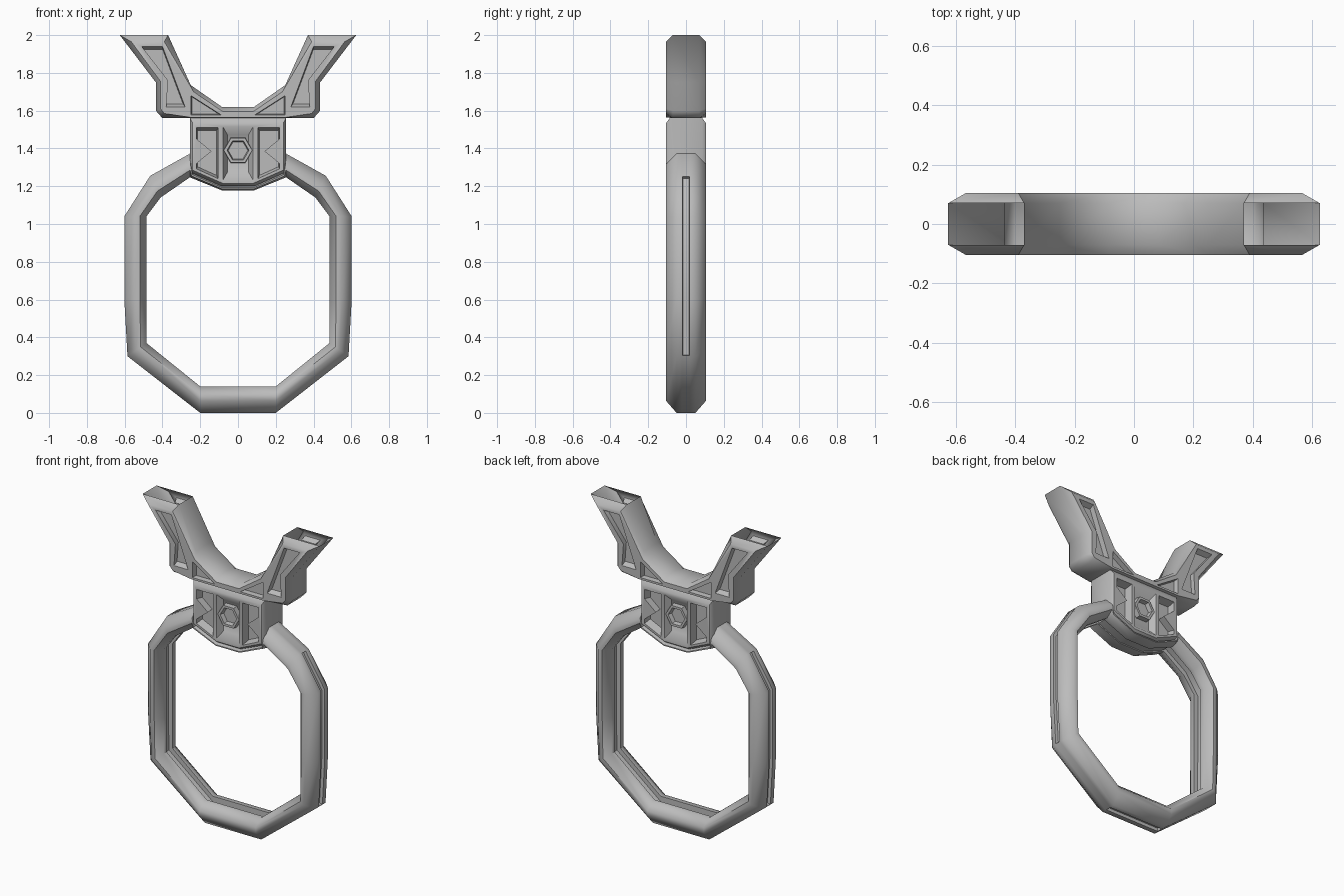
import bpy, bmesh, math
from mathutils import Vector

if "Cube" in bpy.data.objects:
    bpy.data.objects.remove(bpy.data.objects["Cube"])

grey = bpy.data.materials.new("grey")
grey.use_nodes = True
grey.diffuse_color = (0.5, 0.5, 0.5, 1)
grey.node_tree.nodes["Principled BSDF"].inputs["Base Color"].default_value = (0.5, 0.5, 0.5, 1)


def finish(bm, name, angle):
    mesh = bpy.data.meshes.new(name)
    bm.to_mesh(mesh)
    bm.free()
    obj = bpy.data.objects.new(name, mesh)
    bpy.context.collection.objects.link(obj)
    mesh.materials.append(grey)
    bpy.ops.object.select_all(action='DESELECT')
    obj.select_set(True)
    bpy.context.view_layer.objects.active = obj
    bpy.ops.object.shade_smooth_by_angle(angle=math.radians(angle))
    return obj


def flip(points):
    return [(-x, z) for x, z in reversed(points)]


def loop(bm, points, y):
    return [bm.verts.new((x, y, z)) for x, z in points]


def bridge(bm, a, b, skip=lambda p, q: False):
    for i in range(len(a)):
        j = (i + 1) % len(a)
        if not skip(a[i], a[j]):
            bm.faces.new((a[i], a[j], b[j], b[i]))


def shrink(points, f):
    cx = sum(p[0] for p in points) / len(points)
    cz = sum(p[1] for p in points) / len(points)
    return [(cx + (x - cx) * f, cz + (z - cz) * f) for x, z in points]


def plate(name, outline, inner, pockets, y_edge, y_face, open_top=None):
    """Two-sided chamfered plate; pockets are (points, floor y, floor scale)."""
    bm = bmesh.new()
    outline, inner = outline + flip(outline), inner + flip(inner)
    is_open = lambda p, q: open_top and min(p.co.z, q.co.z) > open_top
    rims = []
    for s in (-1, 1):
        edge = loop(bm, outline, s * y_edge)
        face = loop(bm, inner, s * y_face)
        bridge(bm, edge, face)
        rims.append(edge)
        loops = [face]
        for points, floor_y, scale in pockets:
            top = loop(bm, points, s * y_face)
            floor = loop(bm, shrink(points, scale), s * floor_y)
            bridge(bm, top, floor)
            bm.faces.new(floor)
            loops.append(top)
        edges = []
        for ring in loops:
            for a, b in zip(ring, ring[1:] + ring[:1]):
                edges.append(bm.edges.get((a, b)))
        bmesh.ops.triangle_fill(bm, edges=edges, use_beauty=True, normal=(0, s, 0))
    bridge(bm, rims[0], rims[1], is_open)
    bmesh.ops.recalc_face_normals(bm, faces=bm.faces[:])
    return finish(bm, name, 50)


# Forked top with hollow, open tips
arm_pocket = [(.51, 1.94), (.40, 1.94), (.28, 1.62), (.38, 1.62), (.37, 1.76)]
web_pocket = [(.25, 1.68), (.25, 1.578), (.09, 1.578)]
plate("forked_top",
      [(.085, 1.62), (.25, 1.735), (.37, 2), (.626, 2), (.435, 1.75),
       (.435, 1.6), (.40, 1.56), (.255, 1.56)],
      [(.08, 1.595), (.235, 1.70), (.39, 1.965), (.565, 1.965), (.41, 1.755),
       (.41, 1.61), (.39, 1.585), (.255, 1.565)],
      [(p, .073, .9) for h in (arm_pocket, web_pocket) for p in (h, flip(h))],
      .07, .105, 1.99)

# Centre block with notched side pockets and a sloping middle panel
side_pocket = [(.22, 1.51), (.105, 1.51), (.105, 1.24), (.22, 1.292),
               (.22, 1.32), (.14, 1.385), (.22, 1.45)]
panel = [(.08, 1.515), (.08, 1.232)]
plate("centre_block",
      [(.255, 1.562), (.255, 1.275), (.085, 1.2)],
      [(.24, 1.535), (.24, 1.285), (.08, 1.215)],
      [(side_pocket, .055, .88), (flip(side_pocket), .055, .88),
       (panel + flip(panel), .065, .7)],
      .085, .105)

# Hexagonal cup on both sides of the block
bm = bmesh.new()
hexagon = lambda r: [(r * math.cos(i * math.pi / 3), 1.39 + r * math.sin(i * math.pi / 3))
                     for i in range(6)]
for s in (-1, 1):
    steps = [loop(bm, hexagon(r), s * y)
             for r, y in ((.078, .05), (.075, .098), (.058, .098), (.052, .07))]
    for a, b in zip(steps, steps[1:]):
        bridge(bm, a, b)
    bm.faces.new(steps[-1])
bmesh.ops.recalc_face_normals(bm, faces=bm.faces[:])
finish(bm, "hex_cup", 30)

# Faceted ring: section blended between outer and inner outlines
outer = [(.2, 0), (.585, .3), (.602, .6), (.602, 1.04), (.465, 1.255),
         (.25, 1.375), (.235, 1.275), (.085, 1.205)]
inner = [(.2, .14), (.485, .37), (.485, .6), (.485, 1.04), (.41, 1.14),
         (.255, 1.247), (.25, 1.245), (.085, 1.178)]
half = [(0, .022), (0, .05), (.45, .105), (.7, .105), (1, .06), (1, .03), (.75, .03)]
section = half + [(t, -y) for t, y in reversed(half)]
bm = bmesh.new()
rows = []
for o, i in zip(outer + flip(outer), inner + flip(inner)):
    o, i = Vector((o[0], 0, o[1])), Vector((i[0], 0, i[1]))
    rows.append([bm.verts.new(o.lerp(i, t) + Vector((0, y, 0))) for t, y in section])
for a, b in zip(rows, rows[1:] + rows[:1]):
    bridge(bm, a, b)
bmesh.ops.recalc_face_normals(bm, faces=bm.faces[:])

# Slots along the outside of the flanks and the base
slots = []
for k in (1, 2, 3, 11, 12, 13, 15):
    ends = {rows[k][0], rows[k][-1], rows[(k + 1) % len(rows)][0]}
    slots += [f for f in rows[k][0].link_faces if ends <= set(f.verts)]
bmesh.ops.inset_region(bm, faces=slots, thickness=.004, depth=0, use_even_offset=True)
bmesh.ops.inset_region(bm, faces=slots, thickness=.001, depth=-.02, use_even_offset=True)
finish(bm, "ring", 50)
